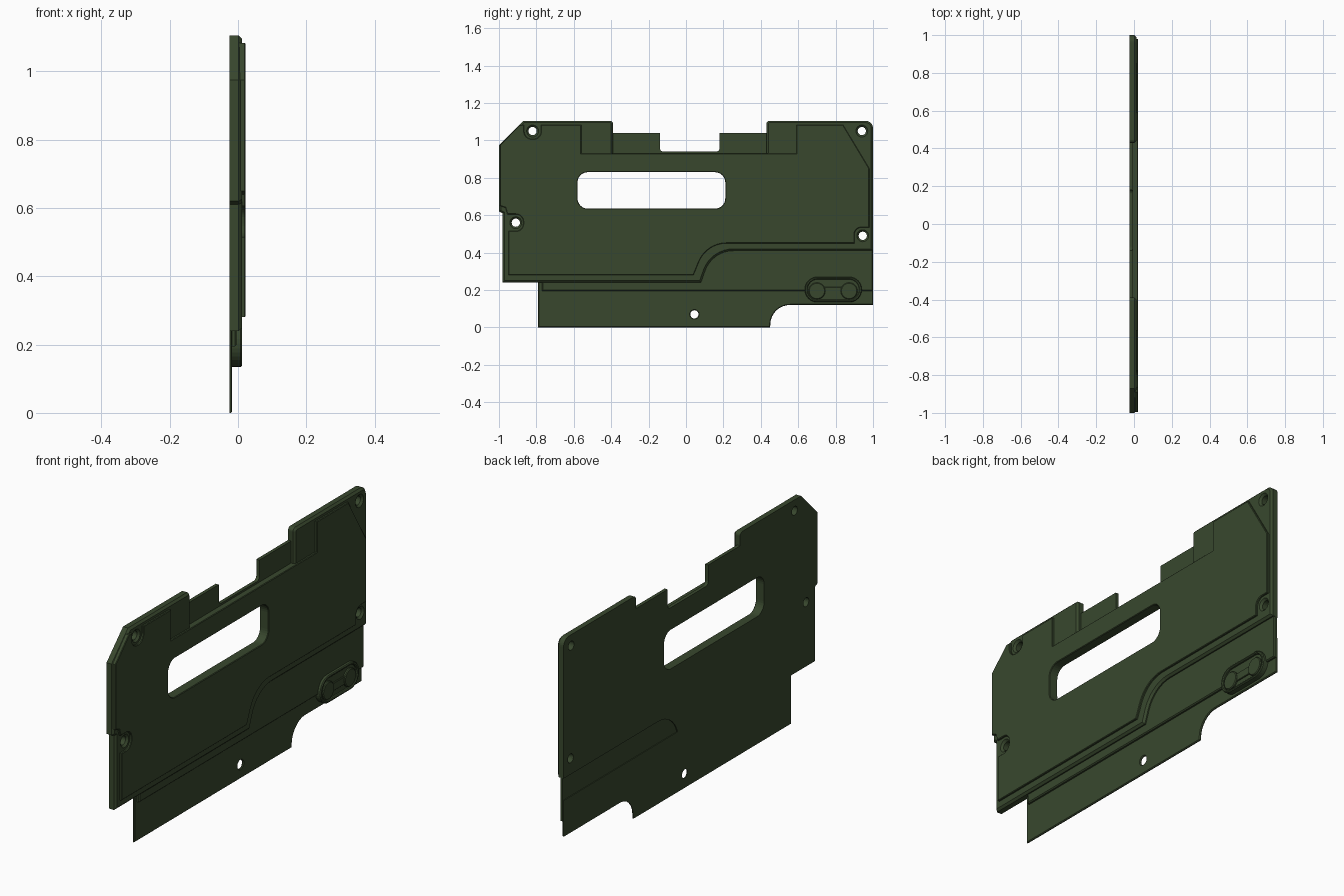
import bpy, bmesh, math
from mathutils import Vector

if "Cube" in bpy.data.objects:
    bpy.data.objects.remove(bpy.data.objects["Cube"])

green = bpy.data.materials.new("olive_green")
green.diffuse_color = (0.040, 0.064, 0.027, 1)
green.use_nodes = True
green.node_tree.nodes["Principled BSDF"].inputs["Base Color"].default_value = green.diffuse_color


def rounded(pts, seg=8):
    """Profile of (y, z[, radius]) points; corners with a radius become arcs."""
    out, n = [], len(pts)
    for i, p in enumerate(pts):
        c = Vector(p[:2])
        if len(p) < 3:
            out.append(c)
            continue
        a = (Vector(pts[i - 1][:2]) - c).normalized()
        b = (Vector(pts[(i + 1) % n][:2]) - c).normalized()
        half = a.angle(b) / 2
        t = p[2] / math.tan(half)
        mid = c + (a + b).normalized() * p[2] / math.sin(half)
        v0, v1 = c + a * t - mid, c + b * t - mid
        sweep = v0.angle_signed(v1)
        a0 = math.atan2(v0.y, v0.x)
        for k in range(seg + 1):
            w = a0 - sweep * k / seg
            out.append(mid + Vector((math.cos(w), math.sin(w))) * p[2])
    return out


def circle(y, z, r, n=24):
    return [Vector((y + r * math.cos(2 * math.pi * k / n),
                    z + r * math.sin(2 * math.pi * k / n))) for k in range(n)]


def box(y0, y1, z0, z1, r):
    return rounded([(y0, z0, r), (y1, z0, r), (y1, z1, r), (y0, z1, r)])


def orient(loop, ccw):
    area = sum(loop[i - 1].cross(loop[i]) for i in range(len(loop)))
    return loop if (area > 0) == ccw else loop[::-1]


def inset(loop, d):
    """Move a loop to its left (into the material) with mitred corners."""
    out, n = [], len(loop)
    for i, p in enumerate(loop):
        e0 = (p - loop[i - 1]).normalized()
        e1 = (loop[(i + 1) % n] - p).normalized()
        n0, n1 = Vector((-e0.y, e0.x)), Vector((-e1.y, e1.x))
        out.append(p + (n0 + n1) * d / max(0.3, 1 + n0.dot(n1)))
    return out


def slab(name, outline, x0, x1, holes=(), chamfer=0.0):
    """Extrude a y-z outline with holes from x0 to x1, chamfering the x1 side."""
    bm = bmesh.new()
    loops = [orient(outline, True)] + [orient(h, False) for h in holes]
    back, front = [], []
    for lp in loops:
        rings = [(lp, x0), (lp, x1 - chamfer)]
        if chamfer:
            rings.append((inset(lp, chamfer), x1))
        rv = [[bm.verts.new((x, p.x, p.y)) for p in r] for r, x in rings]
        n = len(lp)
        for lo, hi in zip(rv, rv[1:]):
            for i in range(n):
                j = (i + 1) % n
                bm.faces.new((lo[i], lo[j], hi[j], hi[i]))
        for ring, edges in ((rv[0], back), (rv[-1], front)):
            edges += [bm.edges.get((ring[i - 1], ring[i])) for i in range(n)]
    for edges, nx in ((back, -1), (front, 1)):
        bmesh.ops.triangle_fill(bm, edges=edges, use_beauty=True, normal=(nx, 0, 0))
    bmesh.ops.recalc_face_normals(bm, faces=bm.faces)
    me = bpy.data.meshes.new(name)
    bm.to_mesh(me)
    bm.free()
    me.materials.append(green)
    ob = bpy.data.objects.new(name, me)
    bpy.context.collection.objects.link(ob)
    return ob


# Shared openings
bolts = [circle(y, z, 0.022) for y, z in
         ((-0.82, 1.05), (0.94, 1.05), (-0.91, 0.56), (0.945, 0.49))]
handle_slot = box(-0.58, 0.21, 0.635, 0.83, 0.055)

# Thin lower flange with the scooped corner
slab("lower_flange", rounded([
    (-0.79, 0), (0.45, 0), (0.455, 0.12, 0.105), (1, 0.12), (1, 0.3), (-0.79, 0.3)]),
    -0.025, -0.017, [circle(0.045, 0.07, 0.022)], 0.004)

# Stepped band under the curved line
slab("lower_band", rounded([
    (-0.77, 0.195), (1, 0.195), (1, 0.415), (0.13, 0.415, 0.16), (0.06, 0.25),
    (-0.77, 0.25)]), -0.02, -0.004, chamfer=0.005)

# Main body with curved lower edge and top recess
slab("main_body", rounded([
    (-0.98, 0.24), (0.08, 0.24), (0.14, 0.41, 0.16), (1, 0.41),
    (1, 1.105, 0.04), (0.43, 1.105, 0.018), (0.43, 0.93), (-0.39, 0.93),
    (-0.39, 1.105, 0.018), (-0.87, 1.105), (-1, 0.975), (-1, 0.62), (-0.98, 0.61)]),
    -0.025, 0.012, bolts + [handle_slot], 0.01)

# Thin tabs on either side of the top notch
slab("top_tabs", rounded([
    (-0.40, 0.92), (0.44, 0.92), (0.44, 1.04), (0.18, 1.04), (0.18, 0.94, 0.02),
    (-0.14, 0.94, 0.02), (-0.14, 1.04), (-0.40, 1.04)]), -0.025, -0.008)

# Raised outer panel, relieved around the bolt holes
slab("raised_panel", rounded([
    (-0.95, 0.28), (0.04, 0.28), (0.11, 0.45, 0.16), (0.90, 0.45),
    (0.90, 0.535, 0.04), (0.98, 0.535), (0.98, 0.85), (0.84, 1.083), (0.59, 1.083),
    (0.59, 0.93), (-0.56, 0.93), (-0.56, 1.083), (-0.775, 1.083),
    (-0.775, 1.008, 0.04), (-0.865, 1.008, 0.04), (-0.865, 1.083), (-0.89, 1.083),
    (-0.995, 0.975), (-0.995, 0.65), (-0.965, 0.64), (-0.955, 0.605),
    (-0.87, 0.605, 0.04), (-0.87, 0.515, 0.04), (-0.95, 0.515)]),
    0.0, 0.022, [handle_slot], 0.003)

# Oval fitting: rim, floor, two round buttons and a link bar
slab("fitting_rim", box(0.635, 0.94, 0.135, 0.27, 0.067), -0.018, 0.012,
     [box(0.65, 0.925, 0.148, 0.257, 0.054)], 0.004)
slab("fitting_floor", box(0.645, 0.93, 0.143, 0.262, 0.059), -0.018, 0.0)
for i, y in enumerate((0.70, 0.872)):
    slab(f"fitting_button_{i + 1}", circle(y, 0.195, 0.045), -0.002, 0.011, chamfer=0.004)
slab("fitting_link", box(0.735, 0.84, 0.175, 0.215, 0.004), -0.002, 0.006, chamfer=0.002)
